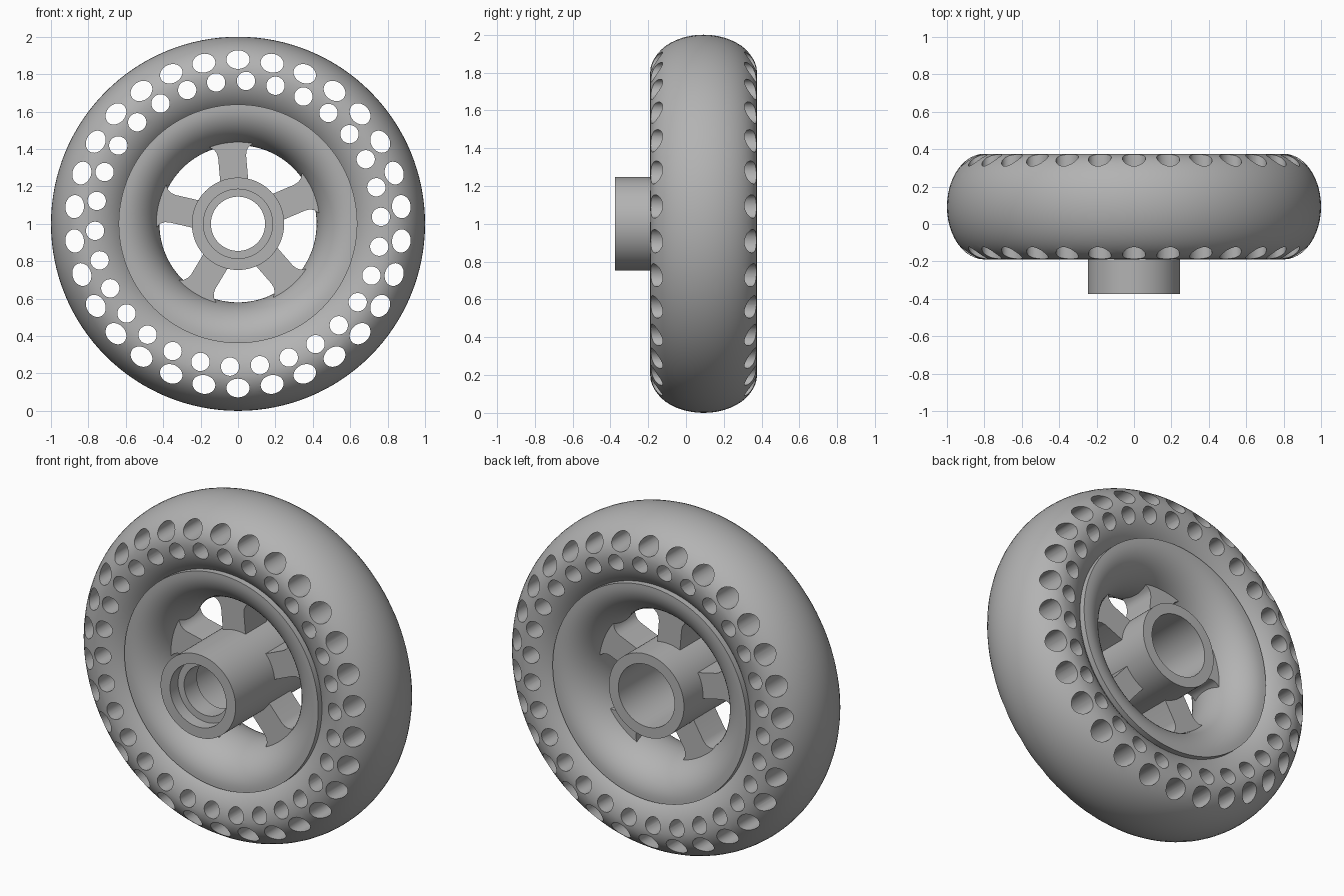
import bpy, bmesh, math
from mathutils import Matrix, Vector

if "Cube" in bpy.data.objects:
    bpy.data.objects.remove(bpy.data.objects["Cube"])

MID = 0.093          # y of the wheel's mid-plane
grey = bpy.data.materials.new("grey")
grey.diffuse_color = (0.45, 0.45, 0.45, 1)
grey.use_nodes = True
grey.node_tree.nodes["Principled BSDF"].inputs["Base Color"].default_value = grey.diffuse_color


def make_object(name, bm, smooth=True):
    bmesh.ops.recalc_face_normals(bm, faces=bm.faces)
    mesh = bpy.data.meshes.new(name)
    bm.to_mesh(mesh)
    bm.free()
    obj = bpy.data.objects.new(name, mesh)
    bpy.context.collection.objects.link(obj)
    mesh.materials.append(grey)
    if smooth:
        shade(obj)
    return obj


def shade(obj):
    bpy.ops.object.select_all(action='DESELECT')
    obj.select_set(True)
    bpy.context.view_layer.objects.active = obj
    bpy.ops.object.shade_smooth_by_angle(angle=math.radians(35))


def lathe(name, profile, steps=128, smooth=True):
    """Spin a closed (radius, y) profile about the axle at z = 1."""
    bm = bmesh.new()
    rings = []
    for i in range(steps):
        a = 2 * math.pi * i / steps
        rings.append([bm.verts.new((r * math.cos(a), y, 1 + r * math.sin(a)))
                      for r, y in profile])
    n = len(profile)
    for i in range(steps):
        p, q = rings[i], rings[(i + 1) % steps]
        for j in range(n):
            k = (j + 1) % n
            bm.faces.new((p[j], p[k], q[k], q[j]))
    return make_object(name, bm, smooth)


# Tyre: rounded section, a little deeper on the inner side
section = []
for i in range(48):
    t = 2 * math.pi * i / 48
    c = math.cos(t)
    section.append((0.8 + (0.2 if c > 0 else 0.25) * c, MID + 0.2825 * math.sin(t)))
tyre = lathe("tyre", section, smooth=False)

# Two rings of holes straight through the tyre
bm = bmesh.new()
for radius, offset, radial, tangential in ((0.878, 0, 0.05, 0.062),
                                           (0.765, -3.2, 0.049, 0.049)):
    for i in range(30):
        turn = Matrix.Rotation(-math.radians(offset + 12 * i), 4, 'Y')
        place = (Matrix.Translation((0, MID, 1)) @ turn
                 @ Matrix.Translation((0, 0, radius))
                 @ Matrix.Diagonal((tangential, 1, radial, 1))
                 @ Matrix.Rotation(math.pi / 2, 4, 'X'))
        bmesh.ops.create_cone(bm, cap_ends=True, segments=28, radius1=1,
                              radius2=1, depth=0.8, matrix=place)
cutter = make_object("hole_cutter", bm, smooth=False)
cutter.hide_render = True
cut = tyre.modifiers.new("holes", 'BOOLEAN')
cut.operation = 'DIFFERENCE'
cut.solver = 'EXACT'
cut.object = cutter
bpy.context.view_layer.objects.active = tyre
bpy.ops.object.modifier_apply(modifier="holes")
bpy.data.objects.remove(cutter)
shade(tyre)

# Rim: bulging inward to a narrow throat, with a flat outer wall
bulge = [(0.62 - 0.2 * math.cos(t), MID + 0.25 * math.sin(t))
         for t in (math.pi * (i / 32 - 0.5) for i in range(33))]
lathe("rim", [(0.638, MID - 0.25)] + bulge + [(0.638, MID + 0.25)])

# Hub: tube with a bearing lip near the front
lathe("hub", [(0.247, -0.375), (0.247, 0.372), (0.185, 0.372), (0.185, -0.18),
              (0.145, -0.18), (0.145, -0.3), (0.185, -0.3), (0.185, -0.375)], 96)

# Spokes: five flat arms flaring where they meet the rim
half = [(0.075, 0.2), (0.075, 0.36), (0.08, 0.385), (0.093, 0.405),
        (0.115, 0.42), (0.13, 0.46)]
outline = half + [(-x, r) for x, r in reversed(half)]
for i in range(5):
    bm = bmesh.new()
    face = bm.faces.new([bm.verts.new((x, MID - 0.1, r)) for x, r in outline])
    out = bmesh.ops.extrude_face_region(bm, geom=[face])
    bmesh.ops.translate(bm, vec=Vector((0, 0.2, 0)),
                        verts=[v for v in out["geom"] if isinstance(v, bmesh.types.BMVert)])
    bm.transform(Matrix.Translation((0, 0, 1))
                 @ Matrix.Rotation(-math.radians(5 + 72 * i), 4, 'Y'))
    make_object(f"spoke_{i + 1}", bm)
